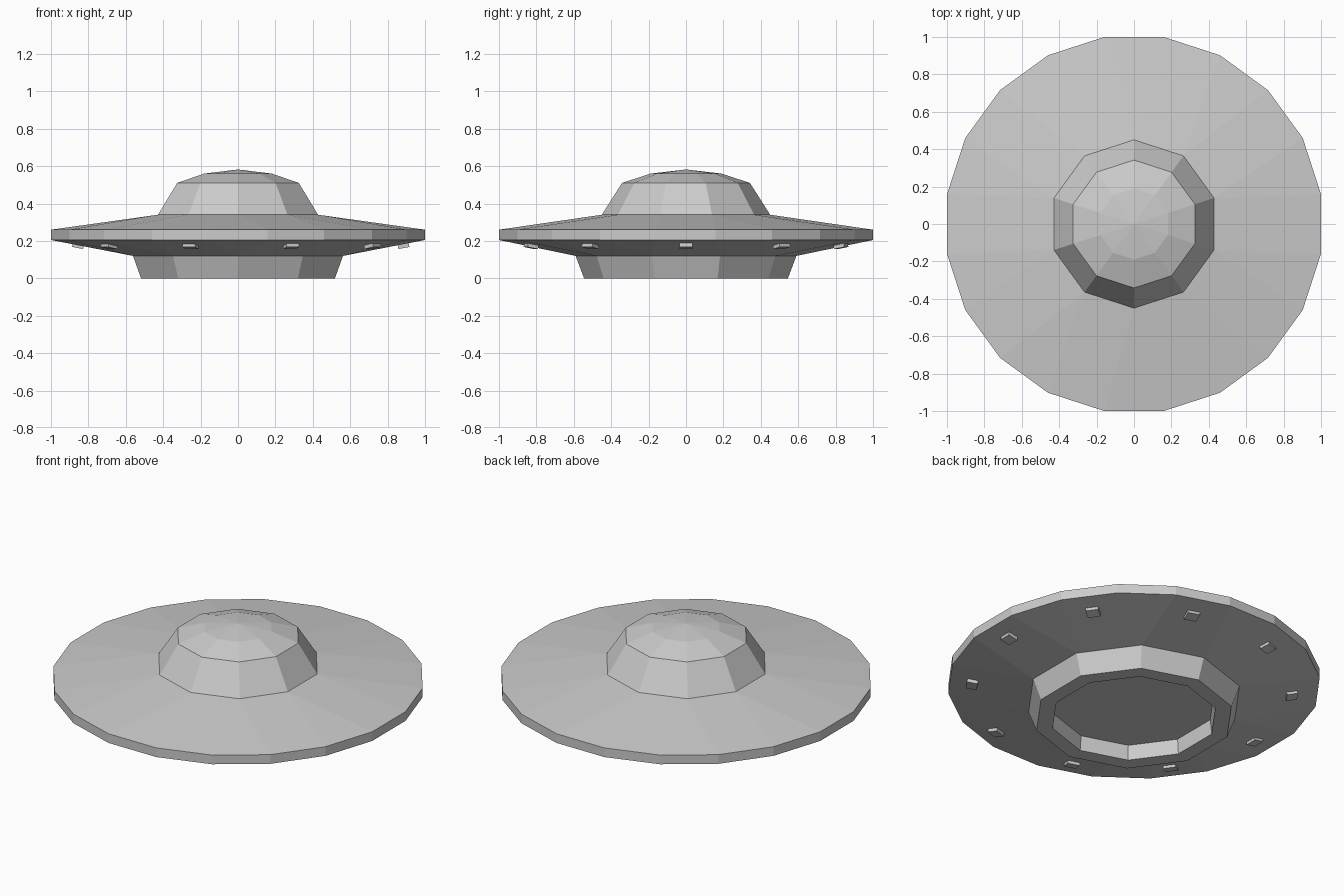
import bpy
import bmesh
from math import radians, atan2, cos, sin, tau
from mathutils import Matrix

cube = bpy.data.objects.get("Cube")
if cube:
    bpy.data.objects.remove(cube, do_unlink=True)

# Single hull colour
grey = bpy.data.materials.new("hull_grey")
grey.use_nodes = True
GREY = (0.6, 0.6, 0.6, 1.0)
grey.diffuse_color = GREY
grey.node_tree.nodes["Principled BSDF"].inputs["Base Color"].default_value = GREY


def finish(name, bm):
    mesh = bpy.data.meshes.new(name)
    bm.to_mesh(mesh)
    bm.free()
    mesh.materials.append(grey)
    obj = bpy.data.objects.new(name, mesh)
    bpy.context.collection.objects.link(obj)
    return obj


def add_ring(bm, radius, z, sides):
    """Polygon ring with its first edge centred on +x."""
    angles = [(j + 0.5) * tau / sides for j in range(sides)]
    return [bm.verts.new((radius * cos(a), radius * sin(a), z)) for a in angles]


def bridge(bm, a, b):
    """Join two rings of equal, doubled, halved or single-point count."""
    na, nb = len(a), len(b)
    n = min(na, nb) if min(na, nb) > 1 else max(na, nb)
    for i in range(n):
        k = (i + 1) % n
        if na == 1:
            bm.faces.new((a[0], b[i], b[k]))
        elif nb == 1:
            bm.faces.new((a[i], b[0], a[k]))
        elif na == nb:
            bm.faces.new((a[i], b[i], b[k], a[k]))
        elif nb == 2 * na:
            bm.faces.new((a[i], b[2 * i], b[2 * i + 1]))
            bm.faces.new((a[i], b[2 * i + 1], b[2 * k], a[k]))
        else:
            bm.faces.new((b[i], a[2 * i + 1], a[2 * i]))
            bm.faces.new((a[2 * i + 1], b[i], b[k], a[2 * k]))


def loft(name, stations):
    """Faceted shell through (radius, z, sides) rings, from top to underside."""
    bm = bmesh.new()
    rings = [add_ring(bm, *s) for s in stations]
    for a, b in zip(rings, rings[1:]):
        bridge(bm, a, b)
    return finish(name, bm)


# Ten-sided dome with a shallow cap
loft("dome", [(0, 0.582, 1), (0.19, 0.56, 10), (0.342, 0.51, 10), (0.45, 0.34, 10)])

# Twenty-sided saucer disc with a thin vertical rim
loft("saucer_disc", [(0.45, 0.34, 10), (1.0125, 0.26, 20),
                     (1.0125, 0.205, 20), (0.59, 0.12, 10)])

# Base skirt with a recessed underside
loft("base_skirt", [(0.59, 0.12, 10), (0.545, 0, 10), (0.455, 0, 10),
                    (0.447, 0.088, 10), (0, 0.088, 1)])

# Ring of small lamp blocks lying along the sloped underside
bm = bmesh.new()
tilt = Matrix.Rotation(-atan2(0.085, 0.44), 4, 'Y')
for i in range(10):
    place = (Matrix.Translation((0.015, 0, 0)) @ Matrix.Rotation(radians(36 * i), 4, 'Z')
             @ Matrix.Translation((0.87, 0, 0.174)) @ tilt
             @ Matrix.Diagonal((0.06, 0.07, 0.024, 1)))
    bmesh.ops.create_cube(bm, size=1, matrix=place)
finish("underside_lamps", bm)
